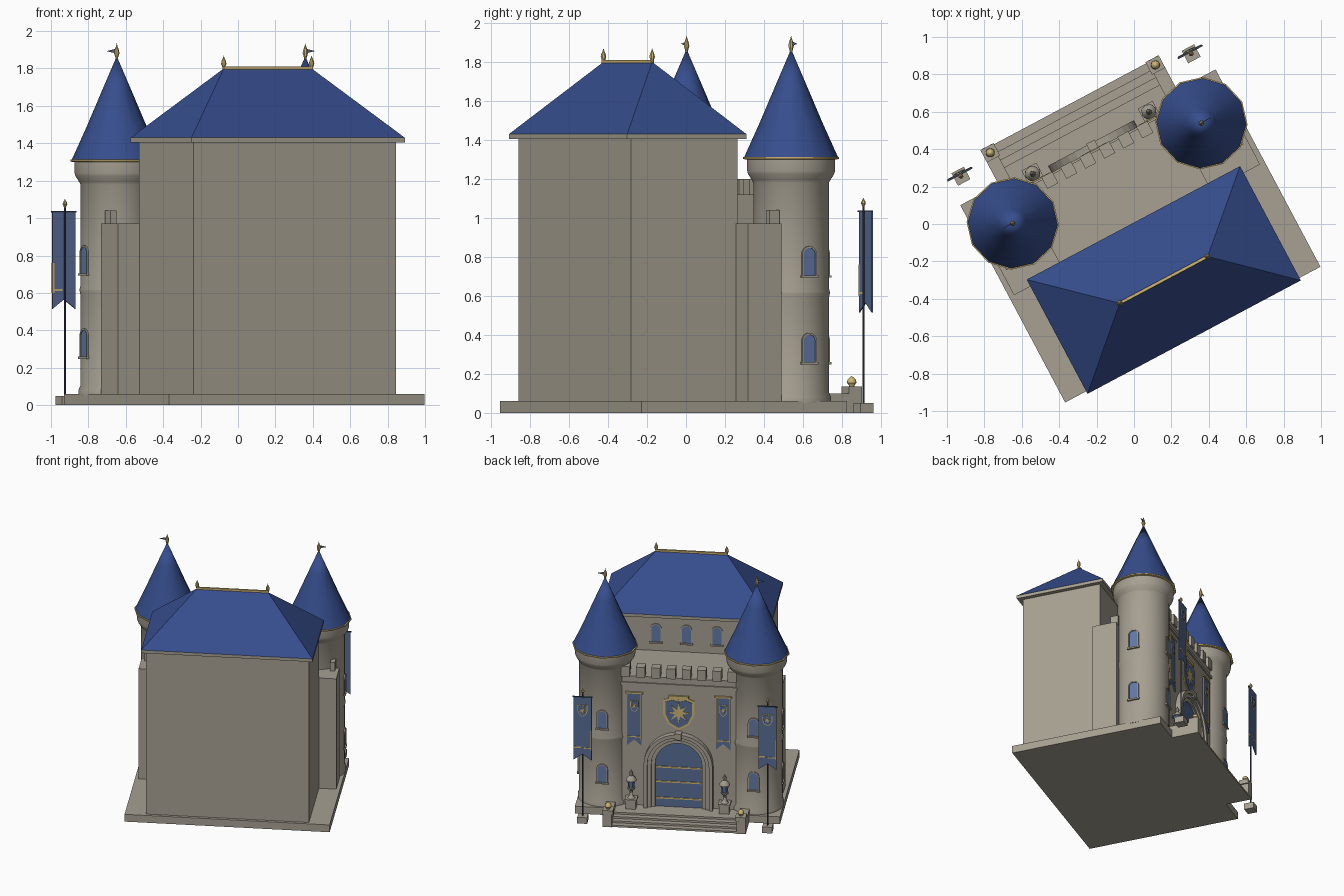
import bpy, bmesh, math
from mathutils import Vector

cube = bpy.data.objects.get("Cube")
if cube:
    bpy.data.objects.remove(cube, do_unlink=True)

TURN = math.radians(28)  # the whole castle is turned on its plot


def material(name, r, g, b):
    m = bpy.data.materials.new(name)
    m.use_nodes = True
    m.diffuse_color = (r, g, b, 1)
    m.node_tree.nodes["Principled BSDF"].inputs["Base Color"].default_value = (r, g, b, 1)
    return m


STONE = material("warm grey stone", .385, .352, .288)
ROOF = material("royal blue roof", .037, .076, .27)
CLOTH = material("dusty blue cloth", .098, .15, .3)
GLASS = material("pale blue glass", .12, .19, .38)
GOLD = material("gold", .62, .46, .17)
IRON = material("dark navy iron", .04, .053, .09)


def finish(name, bm, mat, smooth=False):
    bmesh.ops.recalc_face_normals(bm, faces=bm.faces)
    me = bpy.data.meshes.new(name)
    bm.to_mesh(me)
    bm.free()
    me.materials.append(mat)
    if smooth:
        me.polygons.foreach_set("use_smooth", [True] * len(me.polygons))
        me.set_sharp_from_angle(angle=math.radians(38))
    ob = bpy.data.objects.new(name, me)
    ob.rotation_euler.z = TURN
    bpy.context.collection.objects.link(ob)
    return ob


def box(name, x, y, z, mat=STONE):
    """Box from (low, high) pairs."""
    bm = bmesh.new()
    bmesh.ops.create_cube(bm, size=1)
    for v in bm.verts:
        v.co = [(p[0] + p[1]) / 2 + c * (p[1] - p[0]) for p, c in zip((x, y, z), v.co)]
    return finish(name, bm, mat)


def block(name, x, y, z, w, d, h, mat=STONE):
    return box(name, (x - w / 2, x + w / 2), (y - d / 2, y + d / 2), (z, z + h), mat)


def lathe(name, x, y, z, profile, mat, sides=12):
    bm = bmesh.new()
    rings = []
    for r, h in profile:
        rings.append([bm.verts.new((x + r * math.cos(a), y + r * math.sin(a), z + h))
                      for a in (math.tau * i / sides for i in range(sides))])
    for a, b in zip(rings, rings[1:]):
        for i in range(sides):
            j = (i + 1) % sides
            bm.faces.new((a[i], a[j], b[j], b[i]))
    bm.faces.new(rings[0])
    bm.faces.new(rings[-1])
    bmesh.ops.remove_doubles(bm, verts=bm.verts, dist=1e-5)
    return finish(name, bm, mat, True)


def plate(name, pts, at, mat, depth=.006, facing=90, hole=None):
    """Flat outline standing upright, thickened toward its facing direction."""
    a = math.radians(facing)
    n, side, at = Vector((math.cos(a), math.sin(a), 0)), Vector((-math.sin(a), math.cos(a), 0)), Vector(at)
    bm = bmesh.new()
    make = lambda ps: [bm.verts.new(at + side * p + Vector((0, 0, q))) for p, q in ps]
    outer = make(pts)
    if hole:
        inner = make(hole)
        for i in range(len(outer) - 1):
            bm.faces.new((outer[i], outer[i + 1], inner[i + 1], inner[i]))
    else:
        bm.faces.new(outer)
    new = bmesh.ops.extrude_face_region(bm, geom=bm.faces[:])["geom"]
    bmesh.ops.translate(bm, vec=n * depth, verts=[v for v in new if isinstance(v, bmesh.types.BMVert)])
    return finish(name, bm, mat)


def arch(r, spring, n=12):
    """Open arch outline from one foot over to the other."""
    top = [(r * math.cos(math.pi * i / n), spring + r * math.sin(math.pi * i / n)) for i in range(n + 1)]
    return [(r, 0)] + top + [(-r, 0)]


def window(name, x, y, z, facing):
    plate(name + "_glass", arch(.034, .107), (x, y, z), GLASS, .004, facing)
    plate(name + "_frame", arch(.043, .107), (x, y, z), STONE, .009, facing, arch(.034, .107))
    plate(name + "_sill", [(-.048, -.012), (.048, -.012), (.048, 0), (-.048, 0)], (x, y, z), STONE, .014, facing)


def shield(w, h):
    half = [(0, 0), (.34, .17), (.5, .47), (.5, .92), (.25, 1)]
    pts = half + [(0, .94)] + [(-x, y) for x, y in half[:0:-1]]
    return [(x * w, y * h) for x, y in pts]


def crest(name, x, y, z, w, h):
    outer = shield(w, h)
    inner = [(p * .84, h * .5 + (q - h * .5) * .86) for p, q in outer]
    plate(name + "_border", outer, (x, y, z), GOLD, .005)
    plate(name + "_field", inner, (x, y, z), CLOTH, .008)
    star = []
    for i in range(16):
        r, a = w * (.13 if i % 2 else .36), math.tau * i / 16
        star.append((r * math.sin(a), h * .54 + r * math.cos(a)))
    plate(name + "_star", star, (x, y + .007, z), GOLD, .004)


def banner(name, x, y, top, w, h):
    hw = w / 2
    plate(name + "_cloth", [(-hw, 0), (0, .05), (hw, 0), (hw, h), (-hw, h)], (x, y, top - h), CLOTH, .008)
    crest(name + "_crest", x, y + .006, top - .155, w * .55, .1)


SPEAR = [(.006, 0), (.008, .012), (.015, .03), (.012, .045), (.005, .06), (0, .075)]

# Plot, keep and forebuilding
box("base_slab", (-.773, .773), (-.67, .525), (0, .06))
box("keep_walls", (-.614, .614), (-.646, -.028), (.06, 1.41))
box("keep_eaves", (-.646, .646), (-.685, .007), (1.405, 1.43))
box("forebuilding", (-.45, .45), (-.03, .44), (.06, 1.12))
box("string_course", (-.45, .45), (.43, .45), (1.045, 1.07))
for i in range(8):
    block("gate_merlon", (i - 3.5) * .115, .418, 1.115, .066, .07, .085)

# Hipped keep roof
bm = bmesh.new()
eave = [bm.verts.new((x, y, 1.43)) for x, y in ((-.646, -.685), (.646, -.685), (.646, .007), (-.646, .007))]
left, right = [bm.verts.new((x, -.338, 1.8)) for x in (-.266, .266)]
for f in ((eave[0], eave[1], right, left), (eave[2], eave[3], left, right),
          (eave[1], eave[2], right), (eave[3], eave[0], left), eave):
    bm.faces.new(f)
finish("keep_roof", bm, ROOF)
block("ridge_trim", 0, -.338, 1.795, .54, .016, .016, GOLD)
for s in (-1, 1):
    lathe("ridge_finial", s * .266, -.338, 1.795, SPEAR, GOLD, 8)
for x in (-.23, 0, .23):
    window("keep_window", x, -.028, 1.195, 90)

# Everything mirrored left and right
for s in (-1, 1):
    tx, ty, r = s * .571, .307, .195
    box("side_wall", sorted((s * .44, s * .745)), (-.035, .158), (.06, .97))
    block("side_merlon", s * .7, .132, .96, .036, .06, .08)
    lathe("tower_shaft", tx, ty, 0,
          [(.206, .05), (.206, .08), (r, .105), (r, .59), (.2, .612), (.2, .618), (r, .64),
           (r, 1.18), (.203, 1.195), (.222, 1.225), (.226, 1.24), (.226, 1.305)], STONE, 32)
    lathe("tower_gold_rim", tx, ty, 1.3, [(.236, 0), (.247, .003), (.247, .012), (.236, .014)], GOLD)
    lathe("tower_roof", tx, ty, 1.311, [(.241, 0), (.16, .18), (.075, .38), (0, .555)], ROOF)
    lathe("tower_finial", tx, ty, 1.845, [(p, q * 1.2) for p, q in SPEAR], GOLD, 8)
    plate("tower_pennant", [(0, 0), (0, .026), (-s * .06, .013)], (tx, ty, 1.88), CLOTH, .004)
    for z in (.26, .705):
        window("tower_window_front", tx, ty + r - .001, z, 90)
        window("tower_window_side", tx + s * (r - .001), ty, z, 90 - 90 * s)

    # Free-standing banner on a pole, with broken remains of its trim
    px, py = s * .697, .66
    block("pole_foot", px, py, 0, .075, .075, .05)
    lathe("banner_pole", px, py, .04, [(.005, 0), (.005, 1.03)], IRON, 8)
    lathe("pole_finial", px, py, 1.055, [(p * .9, q * .65) for p, q in SPEAR], GOLD, 8)
    block("pole_crossbar", px, py + .012, 1.03, .15, .01, .008, IRON)
    banner("pole_banner", px, py + .01, 1.03, .138, .515)
    block("pole_banner_trim", px - .065, py + .014, .6, .01, .012, .16, GOLD)
    block("pole_banner_trim_foot", px - .04, py + .014, .61, .06, .012, .01, GOLD)
    block("pole_banner_trim_front", px + .04, py + .016, .615, .055, .008, .012, GOLD)

    # Wall banner with gold edges
    wx = s * .335
    block("wall_banner_rod", wx, .448, .98, .13, .016, .012, GOLD)
    banner("wall_banner", wx, .44, .98, .11, .43)
    for e in (-1, 1):
        block("wall_banner_edge", wx + e * .051, .446, .6, .008, .011, .38, GOLD)
    block("wall_banner_band", wx, .446, .62, .1, .011, .009, GOLD)

    # Stair cheek with ball
    box("stair_cheek", sorted((s * .47, s * .54)), (.5, .735), (0, .1))
    block("cheek_cap", s * .5, .697, .1, .08, .075, .035)
    lathe("cheek_ball", s * .5, .697, .132,
          [(.012, 0), (.014, .008), (.024, .022), (.022, .038), (.01, .05), (0, .056)], GOLD, 12)

    # Lantern on pedestal
    lx, ly = s * .352, .492
    block("lantern_pedestal", lx, ly, .06, .075, .07, .07)
    block("lantern_pedestal_cap", lx, ly, .125, .09, .085, .015)
    lathe("lantern_stem", lx, ly, .14, [(.03, 0), (.014, .02), (.012, .06), (.03, .075), (.03, .085)], STONE, 8)
    lathe("lantern_glass", lx, ly, .225, [(.022, 0), (.03, .06)], GLASS, 6)
    lathe("lantern_cap", lx, ly, .285, [(.042, 0), (.04, .012), (.013, .04), (.016, .06), (0, .09)], STONE, 8)

# Front steps
for i in range(4):
    box("front_step", (-.5, .5), (.5, .728 - i * .045), (0, .015 + i * .015))

# Stepped portal and door
radii = (.26, .232, .204, .176)
for i in range(3):
    plate("portal_ring", arch(radii[i], .355, 16), (0, .435, .06), STONE, .055 - i * .016,
          90, arch(radii[i + 1], .355, 16))
plate("door", arch(.178, .355, 16), (0, .437, .06), CLOTH, .008)
for z in (.125, .26, .38):
    block("door_band", 0, .447, z, .345, .008, .012, GOLD)
block("portal_keystone", 0, .465, .635, .05, .065, .05)

# Great crest over the gate
crest("great_crest", 0, .44, .695, .235, .265)
block("crest_crown", 0, .447, .95, .15, .016, .028, GOLD)
